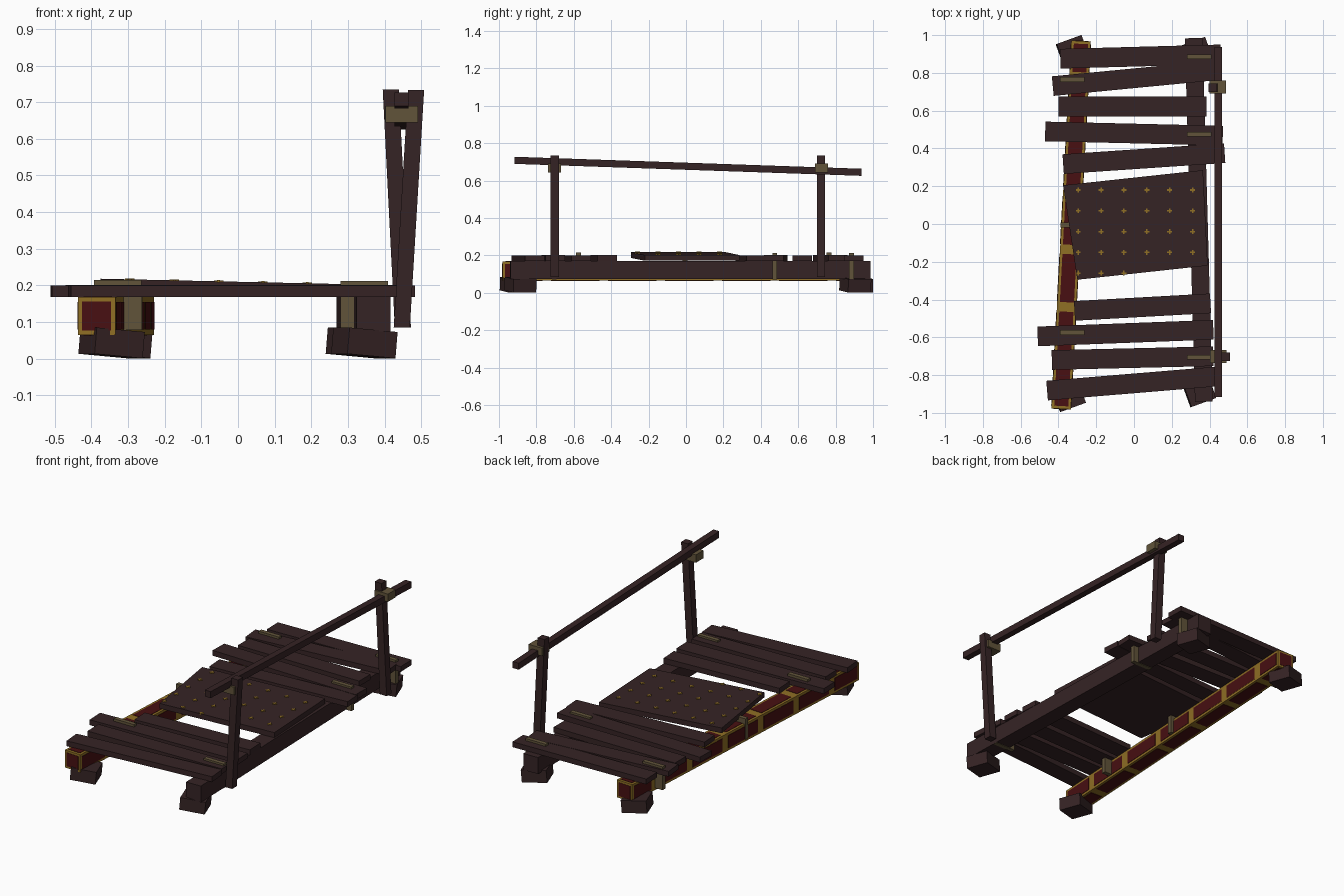
import bpy, bmesh, math
from mathutils import Vector, Euler, Matrix

cube = bpy.data.objects.get("Cube")
if cube:
    bpy.data.objects.remove(cube, do_unlink=True)


def material(name, rgb):
    m = bpy.data.materials.new(name)
    m.use_nodes = True
    m.diffuse_color = (*rgb, 1)
    m.node_tree.nodes["Principled BSDF"].inputs["Base Color"].default_value = (*rgb, 1)
    return m


WOOD = material("dark wood", (0.036, 0.017, 0.018))
RED = material("dark red paint", (0.065, 0.005, 0.006))
GOLD = material("gold trim", (0.28, 0.16, 0.018))
ROPE = material("rope tan", (0.12, 0.088, 0.042))


def finish(name, bm, mat):
    bmesh.ops.recalc_face_normals(bm, faces=bm.faces)
    mesh = bpy.data.meshes.new(name)
    bm.to_mesh(mesh)
    bm.free()
    mesh.materials.append(mat)
    ob = bpy.data.objects.new(name, mesh)
    bpy.context.collection.objects.link(ob)
    return ob


def add_box(bm, center, size, rot=(0, 0, 0)):
    mat = (Matrix.Translation(center) @ Euler([math.radians(a) for a in rot]).to_matrix().to_4x4()
           @ Matrix.Diagonal((*size, 1)))
    bmesh.ops.create_cube(bm, size=1, matrix=mat)


def box(name, center, size, mat, rot=(0, 0, 0)):
    bm = bmesh.new()
    add_box(bm, center, size, rot)
    return finish(name, bm, mat)


def bar(name, a, b, width, mat):
    """Square bar between two points that keeps its sides facing x and y."""
    a, b = Vector(a), Vector(b)
    d = b - a
    h = width / 2
    upright = abs(d.z) > abs(d.y)
    bm = bmesh.new()
    corners = [(-h, -h), (h, -h), (h, h), (-h, h)]
    rings = [[bm.verts.new(p + (Vector((u, v, 0)) if upright else Vector((u, 0, v))))
              for u, v in corners] for p in (a, b)]
    for ring in rings:
        bm.faces.new(ring)
    for i in range(4):
        j = (i + 1) % 4
        bm.faces.new((rings[0][i], rings[0][j], rings[1][j], rings[1][i]))
    return finish(name, bm, mat)


# Tilted foot blocks
for name, x, y in (("front_right_foot", -0.345, -0.91), ("front_left_foot", 0.345, -0.885),
                   ("back_right_foot", -0.324, 0.915), ("back_left_foot", 0.33, 0.905)):
    box(name, (x, y, 0.043), (0.14, 0.13, 0.072), WOOD, (0, 5, 20))

# Plain support beam
box("plain_beam", (0.343, 0.022, 0.122), (0.094, 1.925, 0.096), WOOD, (0, 0, 1.6))

# Painted support beam: gold core with thin raised red panels
W, H, L, Z = 0.103, 0.103, 1.95, 0.1165
YAW = -3.1
CENTER = Vector((-0.333, -0.005, Z))
box("painted_beam", CENTER, (W, L, H), GOLD, (0, 0, YAW))
bm = bmesh.new()
turn = Euler((0, 0, math.radians(YAW))).to_matrix()
edges = [-L / 2 - 0.01] + [-0.74 + 0.305 * k for k in range(6)] + [L / 2 + 0.01]
for lo, hi in zip(edges, edges[1:]):
    pos = CENTER + turn @ Vector((0, (lo + hi) / 2, 0))
    length = hi - lo - 0.05
    add_box(bm, pos, (W + 0.004, length, H - 0.028), (0, 0, YAW))
    add_box(bm, pos, (W - 0.028, length, H + 0.004), (0, 0, YAW))
for end in (-1, 1):
    pos = CENTER + turn @ Vector((0, end * L / 2, 0))
    add_box(bm, pos, (W - 0.024, 0.004, H - 0.024), (0, 0, YAW))
finish("painted_beam_panels", bm, RED)

# Deck planks: left-end and right-end centre points
planks = [((-0.39, 0.875), (0.46, 0.898)), ((-0.43, 0.73), (0.43, 0.813)),
          ((-0.40, 0.622), (0.385, 0.622)), ((-0.47, 0.49), (0.47, 0.468)),
          ((-0.375, 0.317), (0.48, 0.375)), ((-0.315, -0.46), (0.405, -0.42)),
          ((-0.51, -0.595), (0.42, -0.56)), ((-0.435, -0.72), (0.42, -0.70)),
          ((-0.46, -0.882), (0.43, -0.808))]
for i, (a, b) in enumerate(planks):
    a, b = Vector(a), Vector(b)
    mid, d = (a + b) / 2, b - a
    box(f"plank_{i + 1}", (mid.x, mid.y, 0.184 + 0.0015 * (i % 2)), (d.length, 0.104, 0.031),
        WOOD, (0, 0, math.degrees(math.atan2(d.y, d.x))))


# Wide patch panel, sloping down toward +x
def panel_top(x):
    return 0.218 - 0.022 * (x + 0.37)


bm = bmesh.new()
outline = [(-0.375, 0.205), (-0.30, -0.295), (0.39, -0.22), (0.365, 0.285)]
top = [bm.verts.new((x, y, panel_top(x))) for x, y in outline]
low = [bm.verts.new((x, y, panel_top(x) - 0.03)) for x, y in outline]
bm.faces.new(top)
bm.faces.new(low)
for i in range(4):
    j = (i + 1) % 4
    bm.faces.new((top[i], top[j], low[j], low[i]))
finish("patch_panel", bm, WOOD)

# Small cross-shaped studs on the panel
bm = bmesh.new()
for row in range(5):
    for col in range(3 if row == 4 else 6):
        x, y = -0.295 + 0.121 * col, 0.18 - 0.11 * row
        z = panel_top(x)
        add_box(bm, (x, y, z), (0.026, 0.008, 0.005))
        add_box(bm, (x, y, z), (0.008, 0.026, 0.006))
finish("panel_studs", bm, GOLD)

# Rope straps binding planks to the beams
for i, (x, y, ztop) in enumerate([(-0.328, 0.765, 0.214), (-0.328, -0.575, 0.214),
                                  (-0.325, -0.005, 0.2), (0.345, 0.885, 0.212),
                                  (0.345, 0.475, 0.212), (0.345, -0.705, 0.212)]):
    zlow = 0.078 if x < 0 else 0.071
    box(f"beam_strap_{i + 1}", (x, y, (ztop + zlow) / 2), (0.13, 0.025, ztop - zlow), ROPE)

# Handrail, leaning posts and rope bindings
bar("front_post", (0.447, -0.702, 0.085), (0.486, -0.702, 0.733), 0.044, WOOD)
bar("back_post", (0.45, 0.722, 0.085), (0.417, 0.722, 0.735), 0.044, WOOD)
bar("handrail", (0.446, -0.917, 0.708), (0.446, 0.938, 0.644), 0.038, WOOD)
box("front_rail_binding", (0.447, -0.702, 0.667), (0.088, 0.07, 0.046), ROPE)
box("back_rail_binding", (0.444, 0.725, 0.667), (0.086, 0.07, 0.046), ROPE)
